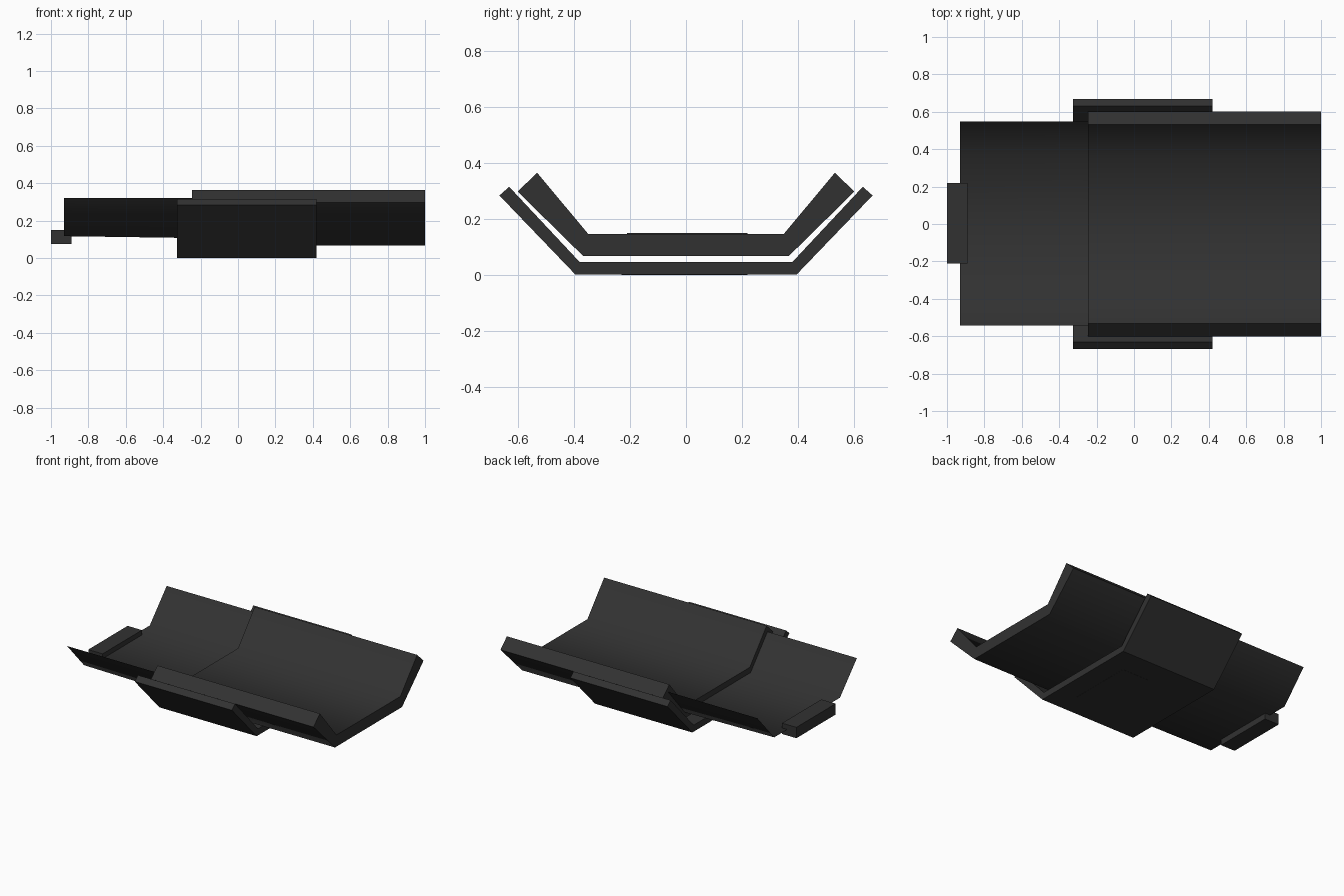
import bpy, bmesh, math

if "Cube" in bpy.data.objects:
    bpy.data.objects.remove(bpy.data.objects["Cube"])

mat = bpy.data.materials.new("charcoal")
mat.diffuse_color = (0.031, 0.031, 0.031, 1)
mat.use_nodes = True
mat.node_tree.nodes["Principled BSDF"].inputs["Base Color"].default_value = mat.diffuse_color


def finish(name, bm, smooth=None):
    me = bpy.data.meshes.new(name)
    bm.to_mesh(me)
    bm.free()
    me.materials.append(mat)
    ob = bpy.data.objects.new(name, me)
    bpy.context.collection.objects.link(ob)
    if smooth:
        bpy.ops.object.select_all(action='DESELECT')
        ob.select_set(True)
        bpy.context.view_layer.objects.active = ob
        bpy.ops.object.shade_smooth_by_angle(angle=math.radians(smooth))
    return ob


def trough(name, x0, x1, inner, outer, smooth=None):
    """Solid flared channel; inner/outer are half profiles (y, z), floor corner then rim."""
    def full(h):
        (cy, cz), (ry, rz) = h
        return [(-ry, rz), (-cy, cz), (cy, cz), (ry, rz)]
    bm = bmesh.new()
    rows = [[[bm.verts.new((x, y, z)) for y, z in full(h)] for h in (inner, outer)]
            for x in (x0, x1)]
    (ai, ao), (bi, bo) = rows
    for k in range(3):
        bm.faces.new((ai[k], bi[k], bi[k + 1], ai[k + 1]))
        bm.faces.new((ao[k], ao[k + 1], bo[k + 1], bo[k]))
        bm.faces.new((ai[k], ai[k + 1], ao[k + 1], ao[k]))
        bm.faces.new((bi[k], bo[k], bo[k + 1], bi[k + 1]))
    for k in (0, 3):
        bm.faces.new((ai[k], ao[k], bo[k], bi[k]))
    bmesh.ops.recalc_face_normals(bm, faces=bm.faces)
    return finish(name, bm, smooth)


def box(name, lo, hi):
    bm = bmesh.new()
    bmesh.ops.create_cube(bm, size=1)
    for v in bm.verts:
        v.co = [(a + b) / 2 + c * (b - a) for a, b, c in zip(lo, hi, v.co)]
    return finish(name, bm)


# Thick main channel
trough("main_channel", -0.245, 1.0,
       [(0.35, 0.147), (0.532, 0.365)], [(0.367, 0.067), (0.602, 0.298)], 60)

# Separate outer shell wrapped below it
trough("outer_shell", -0.325, 0.42,
       [(0.38, 0.046), (0.632, 0.315)], [(0.395, 0.001), (0.667, 0.284)])

# Thin tapered sheet continuing to the left
bm = bmesh.new()
ends = [[bm.verts.new((x, y + 0.003, z)) for y, z in
         [(-0.545, 0.32), (-0.36, f), (0.36, f), (0.545, 0.32)]]
        for x, f in ((-0.93, 0.117), (-0.24, 0.107))]
for k in range(3):
    bm.faces.new((ends[0][k], ends[1][k], ends[1][k + 1], ends[0][k + 1]))
bmesh.ops.recalc_face_normals(bm, faces=bm.faces)
if sum(f.normal.z for f in bm.faces) < 0:
    bmesh.ops.reverse_faces(bm, faces=bm.faces)
finish("thin_tray", bm, 60)

# End tab and flush panel on the underside
box("end_tab", (-1.0, -0.21, 0.075), (-0.89, 0.22, 0.15))
box("bottom_panel", (0.07, -0.23, 0.0), (0.275, 0.22, 0.006))
